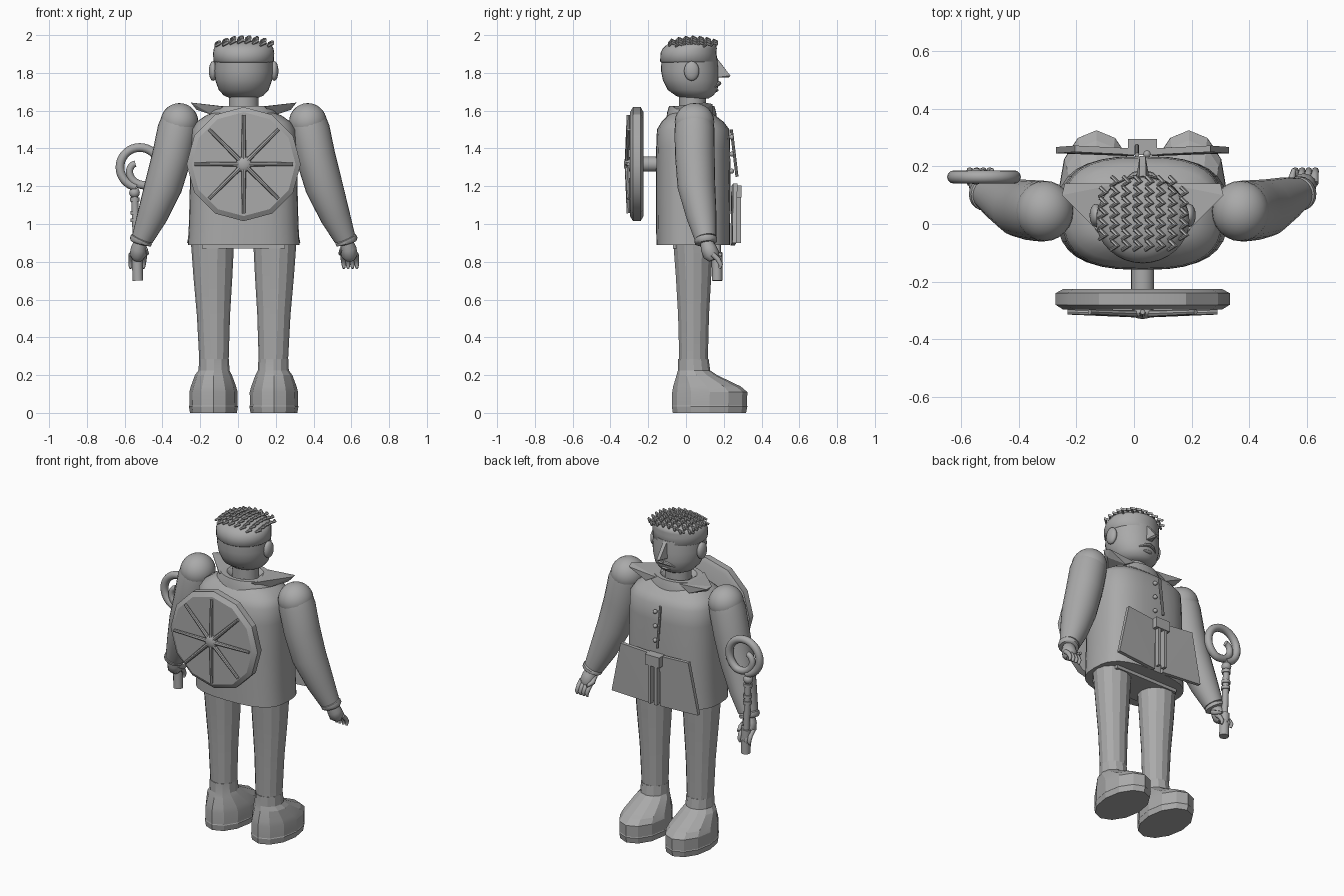
import bpy, bmesh, math
from mathutils import Vector

if "Cube" in bpy.data.objects:
    bpy.data.objects.remove(bpy.data.objects["Cube"])

CX = 0.03  # the body's centre line
grey = bpy.data.materials.new("plain_grey")
grey.diffuse_color = (0.4, 0.4, 0.4, 1)
grey.use_nodes = True
grey.node_tree.nodes["Principled BSDF"].inputs["Base Color"].default_value = grey.diffuse_color


def loft(bm, rings):
    """Skin a row of rings that share a vertex count, with both ends capped."""
    vs = [[bm.verts.new(p) for p in r] for r in rings]
    n = len(vs[0])
    for a, b in zip(vs, vs[1:]):
        for i in range(n):
            j = (i + 1) % n
            bm.faces.new((a[i], a[j], b[j], b[i]))
    bm.faces.new(vs[0][::-1])
    bm.faces.new(vs[-1])


def finish(name, bm, angle=35):
    bmesh.ops.recalc_face_normals(bm, faces=bm.faces[:])
    me = bpy.data.meshes.new(name)
    bm.to_mesh(me)
    bm.free()
    me.materials.append(grey)
    for p in me.polygons:
        p.use_smooth = angle > 0
    if angle > 0:
        me.set_sharp_from_angle(angle=math.radians(angle))
    ob = bpy.data.objects.new(name, me)
    bpy.context.scene.collection.objects.link(ob)
    return ob


def ellipse(z, cx, cy, rx, ry, n=32, power=1.0):
    pts = []
    for i in range(n):
        a = 2 * math.pi * i / n
        c, s = math.cos(a), math.sin(a)
        pts.append((cx + rx * math.copysign(abs(c) ** power, c),
                    cy + ry * math.copysign(abs(s) ** power, s), z))
    return pts


def stack(name, rows, n=32, power=1.0, angle=35):
    """Rows of (z, cx, cy, rx, ry) lofted upward."""
    bm = bmesh.new()
    loft(bm, [ellipse(*r, n=n, power=power) for r in rows])
    return finish(name, bm, angle)


def tube(bm, pts, radii, n=8, ref=(0, 1, 0)):
    pts = [Vector(p) for p in pts]
    if not isinstance(radii, (list, tuple)):
        radii = [radii] * len(pts)
    rings = []
    for i, p in enumerate(pts):
        t = (pts[min(i + 1, len(pts) - 1)] - pts[max(i - 1, 0)]).normalized()
        u = t.cross(Vector(ref)).normalized()
        v = t.cross(u)
        rings.append([p + radii[i] * (math.cos(k * math.tau / n) * u + math.sin(k * math.tau / n) * v)
                      for k in range(n)])
    loft(bm, rings)


def ball(bm, c, r):
    new = bmesh.ops.create_uvsphere(bm, u_segments=24, v_segments=14, radius=1)["verts"]
    for v in new:
        v.co = Vector((c[0] + v.co.x * r[0], c[1] + v.co.y * r[1], c[2] + v.co.z * r[2]))


def hull(name, pts, angle=0):
    bm = bmesh.new()
    for p in pts:
        bm.verts.new(p)
    bmesh.ops.convex_hull(bm, input=bm.verts[:])
    return finish(name, bm, angle)


def box(name, x0, x1, y0, y1, z0, z1):
    return hull(name, [(x, y, z) for x in (x0, x1) for y in (y0, y1) for z in (z0, z1)])


# Coat body, neck and collar
stack("coat", [(0.89, CX, .038, .296, .195), (1.0, CX, .038, .29, .196), (1.2, CX, .038, .285, .197),
               (1.4, CX, .038, .28, .196), (1.5, CX, .038, .275, .192), (1.54, CX, .035, .25, .165),
               (1.575, CX, .03, .2, .125), (1.6, CX, .03, .13, .1)], power=.72)
box("seat_lining", CX - .22, CX + .22, -.07, .15, .87, .9)
stack("neck", [(1.58, CX, .035, .078, .072), (1.69, CX, .035, .078, .072)])
stack("collar", [(1.55, CX, .03, .19, .135), (1.59, CX, .03, .175, .13), (1.625, CX, .03, .15, .12),
                 (1.625, CX, .03, .11, .095), (1.6, CX, .03, .08, .075)])

# Head and hair cap
stack("head", [(1.665, CX, .05, .07, .07), (1.68, CX, .045, .105, .1), (1.71, CX, .035, .132, .132),
               (1.76, CX, .025, .15, .147), (1.81, CX, .02, .156, .152), (1.88, CX, .018, .152, .148)])
stack("hair_cap", [(1.855, CX, .015, .15, .145), (1.862, CX, .015, .16, .152), (1.905, CX, .013, .162, .148),
                   (1.93, CX, .02, .158, .143), (1.95, CX, .03, .145, .13), (1.965, CX, .035, .1, .1),
                   (1.97, CX, .035, .04, .04)], angle=60)

# Zigzag curls laid in columns
bm = bmesh.new()
for i in range(8):
    for j in range(7):
        dx, dy = -.14 + .04 * i, -.11 + .037 * j
        if (dx / .16) ** 2 + (dy / .14) ** 2 > 1.1:
            continue
        z = 1.979 - 1.4 * (dx * dx + dy * dy)
        x, y = CX + dx, .035 + dy
        tube(bm, [(x - .012, y - .016, z - .004), (x + .012, y, z + .012), (x - .008, y + .018, z + .004)],
             [.006, .01, .007], 6, (0, 0, 1))
finish("hair_curls", bm, 50)

# Nose, moustache and mouth
hull("nose", [(CX, .155, 1.89), (CX - .012, .16, 1.88), (CX + .012, .16, 1.88), (CX - .024, .155, 1.775),
              (CX + .024, .155, 1.775), (CX - .01, .235, 1.785), (CX + .01, .235, 1.785), (CX, .225, 1.775)])
bm = bmesh.new()
for s in (-1, 1):
    tube(bm, [(CX, .175, 1.745), (CX + s * .03, .17, 1.74), (CX + s * .06, .153, 1.725)],
         [.012, .011, .004], 8, (0, 0, 1))
finish("moustache", bm)
bm = bmesh.new()
ball(bm, (CX, .155, 1.708), (.035, .018, .009))
finish("mouth", bm)

for s, side in ((-1, "left"), (1, "right")):
    def P(x, y, z):
        return (CX + s * x, y, z)

    # Ear and collar point
    bm = bmesh.new()
    ball(bm, P(.162, .03, 1.81), (.022, .04, .052))
    finish(side + "_ear", bm)
    hull(side + "_collar_point", [P(.11, -.07, 1.622), P(.08, .14, 1.62), P(.15, .03, 1.625), P(.16, .0, 1.575),
                                  P(.15, .14, 1.58), P(.25, .1, 1.605), P(.28, .1, 1.643), P(.27, .14, 1.635)])

    # Shoulder, sleeve and cuff
    bm = bmesh.new()
    ball(bm, P(.34, .045, 1.54), (.1, .105, .1))
    finish(side + "_shoulder", bm)
    bm = bmesh.new()
    tube(bm, [P(.337, .045, 1.55), P(.35, .045, 1.5), P(.38, .047, 1.36), P(.425, .055, 1.2), P(.485, .082, 1.04),
              P(.535, .103, .925)], [.098, .106, .105, .1, .08, .058], 24)
    finish(side + "_sleeve", bm, 50)
    bm = bmesh.new()
    tube(bm, [P(.537, .103, .927), P(.54, .104, .92), P(.547, .106, .905), P(.549, .107, .898)],
         [.05, .06, .06, .05], 20)
    finish(side + "_cuff", bm, 50)

    # Hand with curled fingers and a thumb
    bm = bmesh.new()
    tube(bm, [P(.545, .107, .91), P(.555, .12, .87), P(.56, .135, .835), P(.562, .145, .81)],
         [.033, .042, .044, .025], 12)
    for i in range(4):
        x = .527 + .023 * i
        tube(bm, [P(x, .14, .84), P(x, .168, .815), P(x + .003, .185, .785), P(x + .003, .178, .765)],
             [.014, .014, .012, .007], 8, (1, 0, 0))
    tube(bm, [P(.525, .11, .87), P(.515, .15, .845), P(.525, .19, .835)], [.016, .014, .008], 8, (1, 0, 0))
    finish(side + "_hand", bm, 50)

    # Leg and boot
    lx = CX + s * .16
    stack(side + "_leg", [(.26, lx - s * .003, .04, .077, .077), (.52, lx, .04, .088, .084),
                          (.72, lx + s * .003, .04, .103, .096), (.9, lx + s * .005, .038, .114, .108)], n=14, angle=12)
    stack(side + "_boot", [(z, CX + s * (.157 if z > .2 else .16), (a + b) / 2, rx, (b - a) / 2) for z, rx, a, b in
                           ((0, .124, -.07, .318), (.035, .13, -.075, .325), (.04, .127, -.073, .322),
                            (.11, .128, -.073, .325), (.14, .12, -.068, .29), (.2, .098, -.05, .165),
                            (.225, .082, -.043, .128), (.285, .079, -.041, .12))], n=12, angle=12)

    # Front flap
    hull(side + "_flap", [P(x, y + d, z) for x, y, z in ((.03, .24, 1.2), (.235, .25, 1.215), (.3, .245, .9),
                                                      (.03, .235, .885)) for d in (0, .022)])

# Pouch and hanging straps between the flaps
box("pouch", CX - .05, CX + .05, .24, .295, 1.14, 1.205)
for x in (-.03, .012):
    box("strap", CX + x, CX + x + .018, .262, .29, .9, 1.15)

# Coat fastening: rod and buttons
bm = bmesh.new()
tube(bm, [(CX - .02, .24, 1.5), (CX - .02, .27, 1.25)], .008, 8, (1, 0, 0))
finish("fastening_rod", bm)
bm = bmesh.new()
for z in (1.46, 1.37, 1.28):
    ball(bm, (CX + .015, .242, z), (.013, .013, .013))
finish("buttons", bm)


# Wheel on the back: mount, disc, spokes, hub
def wheel_part(name, rows, n):
    bm = bmesh.new()
    loft(bm, [[(CX + r * math.cos(i * math.tau / n), y, 1.317 + r * math.sin(i * math.tau / n)) for i in range(n)]
              for y, r in rows])
    return finish(name, bm, 30)


wheel_part("wheel_mount", [(-.1, .04), (-.23, .04)], 20)
wheel_part("wheel_disc", [(-.225, .275), (-.24, .302), (-.28, .302), (-.297, .275)], 12)
bm = bmesh.new()
for k in range(8):
    a = k * math.pi / 4
    tube(bm, [(CX, -.312, 1.317), (CX + .26 * math.cos(a), -.305, 1.317 + .26 * math.sin(a))], [.013, .009], 8)
finish("spokes", bm)
bm = bmesh.new()
ball(bm, (CX, -.307, 1.317), (.042, .022, .042))
finish("hub", bm)

# Crook staff: grip, shaft with bands, spiral head
bm = bmesh.new()
tube(bm, [(-.53, .165, .7), (-.535, .165, .85)], .028, 12)
tube(bm, [(-.535, .165, .84), (-.548, .165, 1.16)], .019, 12)
for z in (1.02, 1.06, 1.13):
    x = -.535 - .013 * (z - .84) / .32
    tube(bm, [(x, .165, z - .01), (x, .165, z + .01)], .026, 12)
ball(bm, (-.548, .165, 1.165), (.028, .028, .028))
finish("staff", bm)
bm = bmesh.new()
pts, radii = [], []
for k in range(49):
    d = k * 10
    f = max(0, (d - 320) / 160)
    r = .105 - .075 * f
    a = math.radians(-100 - d)
    pts.append((-.52 + r * math.cos(a), .163, 1.3 + r * math.sin(a)))
    radii.append(.023 - .006 * f)
tube(bm, pts, radii, 12)
finish("staff_crook", bm)
